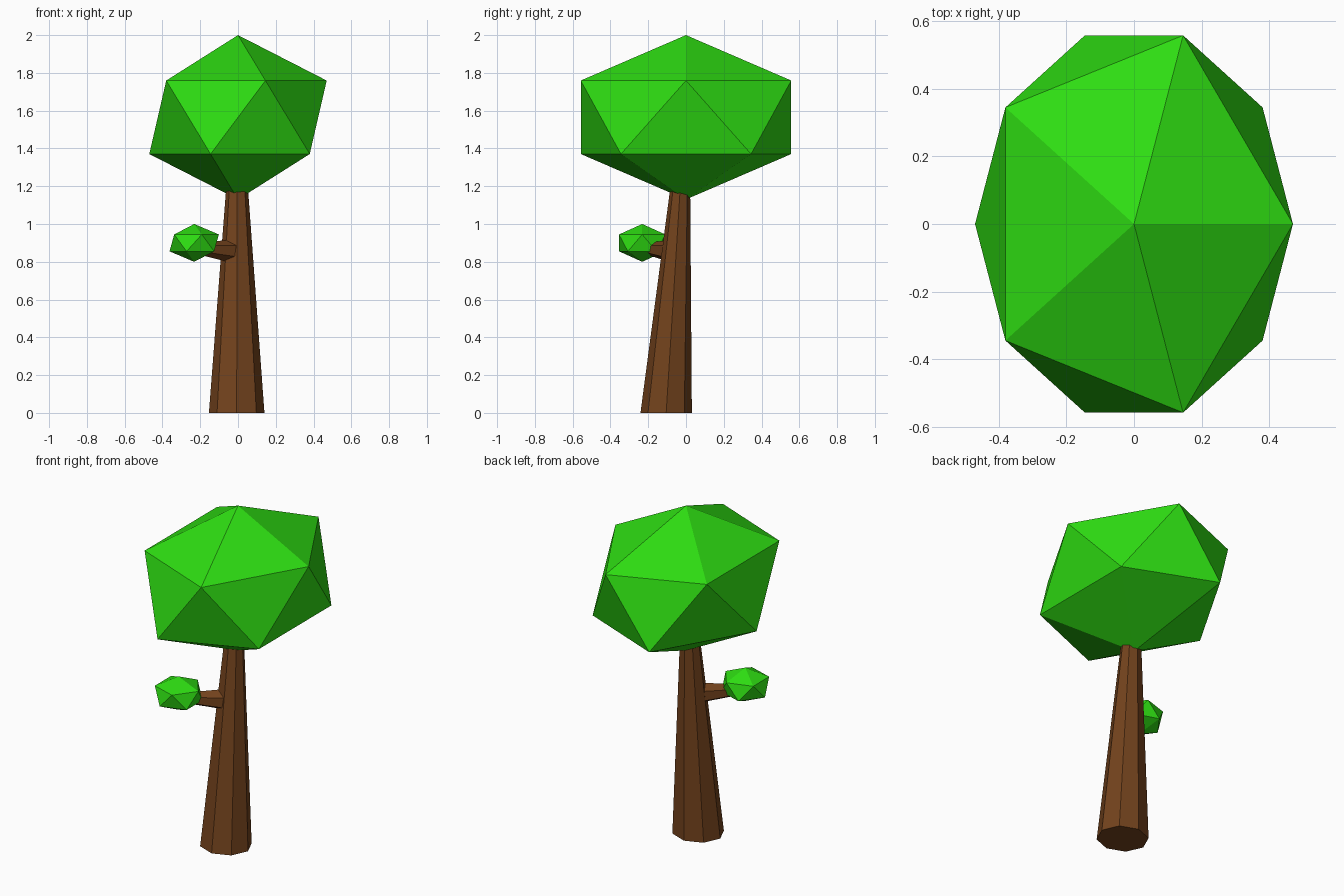
import bpy, bmesh
from mathutils import Vector, Matrix

if "Cube" in bpy.data.objects:
    bpy.data.objects.remove(bpy.data.objects["Cube"])


def material(name, color):
    m = bpy.data.materials.new(name)
    m.diffuse_color = (*color, 1)
    m.use_nodes = True
    m.node_tree.nodes["Principled BSDF"].inputs["Base Color"].default_value = m.diffuse_color
    return m


bark = material("bark_brown", (0.17, 0.055, 0.012))
leaf = material("leaf_green", (0.027, 0.72, 0.006))


def add_object(name, bm, mat):
    bmesh.ops.recalc_face_normals(bm, faces=bm.faces[:])
    me = bpy.data.meshes.new(name)
    bm.to_mesh(me)
    bm.free()
    me.materials.append(mat)
    ob = bpy.data.objects.new(name, me)
    bpy.context.collection.objects.link(ob)
    return ob


def foliage(name, center, radii):
    """Stretched icosahedron."""
    bm = bmesh.new()
    bmesh.ops.create_icosphere(bm, subdivisions=1, radius=1)
    bmesh.ops.transform(bm, verts=bm.verts[:],
                        matrix=Matrix.Translation(center) @ Matrix.Diagonal((*radii, 1)))
    return add_object(name, bm, leaf)


def tapered_limb(name, sides, start, end, r_start, r_end, level=False):
    """Prism between two points; level=True keeps the end caps horizontal."""
    start, end = Vector(start), Vector(end)
    rot = Matrix() if level else (end - start).to_track_quat('Z', 'Y').to_matrix().to_4x4()
    bm = bmesh.new()
    bmesh.ops.create_cone(bm, cap_ends=True, segments=sides, radius1=1, radius2=1, depth=2)
    for v in bm.verts:
        p, r = (start, r_start) if v.co.z < 0 else (end, r_end)
        v.co = p + rot @ Vector((v.co.x * r[0], v.co.y * r[1], 0))
    return add_object(name, bm, bark)


# Leaning eight-sided trunk
tapered_limb("trunk", 8, (-0.007, -0.105, 0), (-0.005, -0.03, 1.2),
             (0.147, 0.136), (0.057, 0.052), level=True)
# Short side branch
tapered_limb("branch", 6, (-0.04, -0.08, 0.857), (-0.19, -0.195, 0.868),
             (0.06, 0.06), (0.034, 0.034))
# Large crown and small leaf cluster
foliage("crown", (0, 0, 1.565), (0.525, 0.655, 0.435))
foliage("small_leaf_cluster", (-0.232, -0.232, 0.9), (0.146, 0.144, 0.1))
